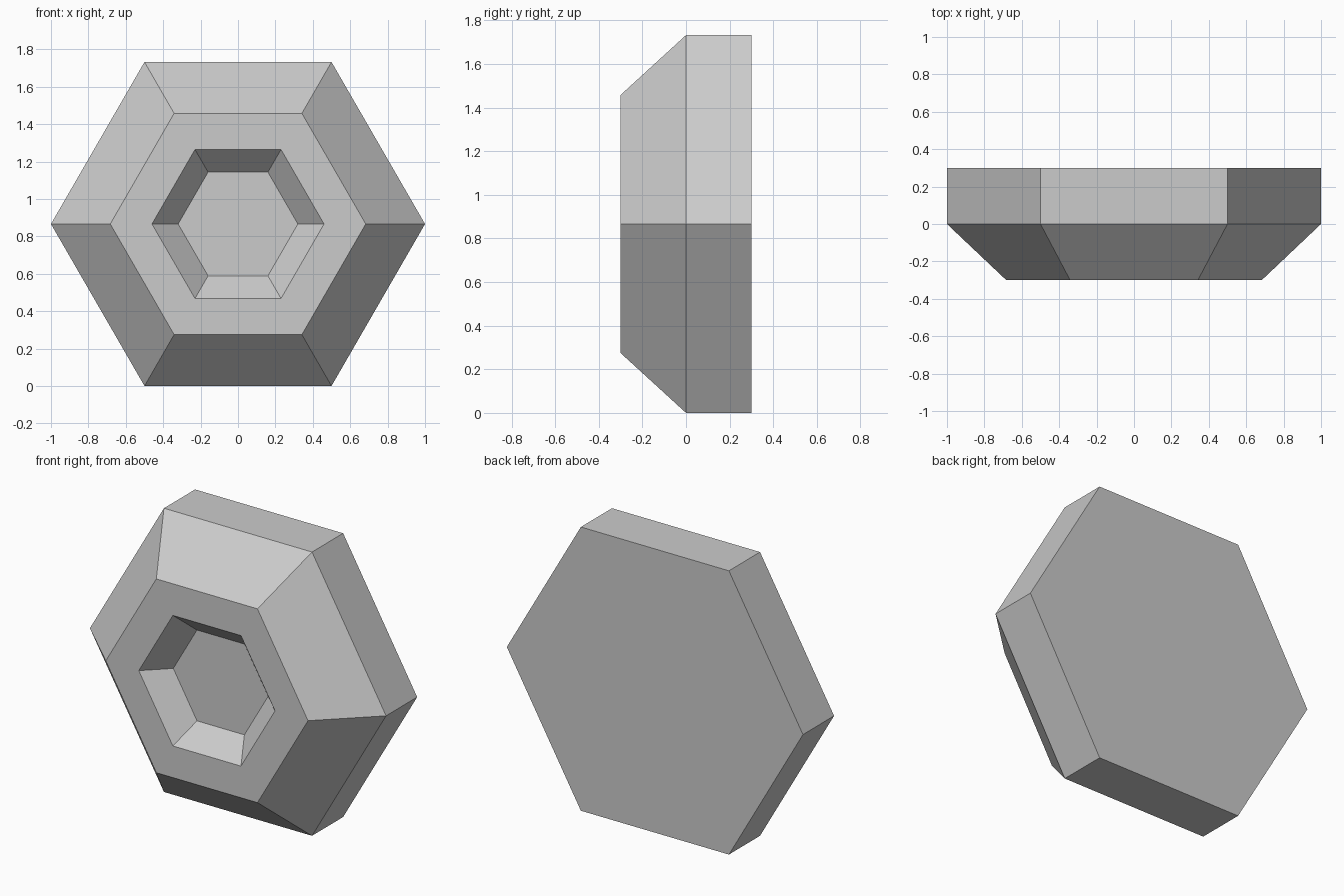
import bpy
import bmesh
from math import cos, sin, pi

cube = bpy.data.objects.get("Cube")
if cube:
    bpy.data.objects.remove(cube, do_unlink=True)

SIDES = 6
CENTRE_Z = cos(pi / SIDES)

# Plain grey material
grey = bpy.data.materials.new("light_grey")
grey.use_nodes = True
colour = (0.6, 0.6, 0.6, 1.0)
grey.diffuse_color = colour
grey.node_tree.nodes["Principled BSDF"].inputs["Base Color"].default_value = colour

# Rings as (radius, y): back rim, widest edge, front rim, recess rim, recess floor
PROFILE = [(1.0, 0.3), (1.0, 0.0), (0.683, -0.3), (0.46, -0.3), (0.32, -0.167)]


def hex_ring(bm, radius, y):
    angles = [2 * pi * i / SIDES for i in range(SIDES)]
    return [bm.verts.new((radius * cos(a), y, CENTRE_Z + radius * sin(a))) for a in angles]


# Hexagonal body: bridge the rings and cap the back and the recess floor
bm = bmesh.new()
rings = [hex_ring(bm, r, y) for r, y in PROFILE]
for a, b in zip(rings, rings[1:]):
    for i in range(SIDES):
        j = (i + 1) % SIDES
        bm.faces.new((a[i], a[j], b[j], b[i]))
bm.faces.new(rings[0])
bm.faces.new(rings[-1])
bmesh.ops.recalc_face_normals(bm, faces=bm.faces)

mesh = bpy.data.meshes.new("hexagonal_body")
bm.to_mesh(mesh)
bm.free()
mesh.materials.append(grey)
body = bpy.data.objects.new("hexagonal_body", mesh)
bpy.context.collection.objects.link(body)
